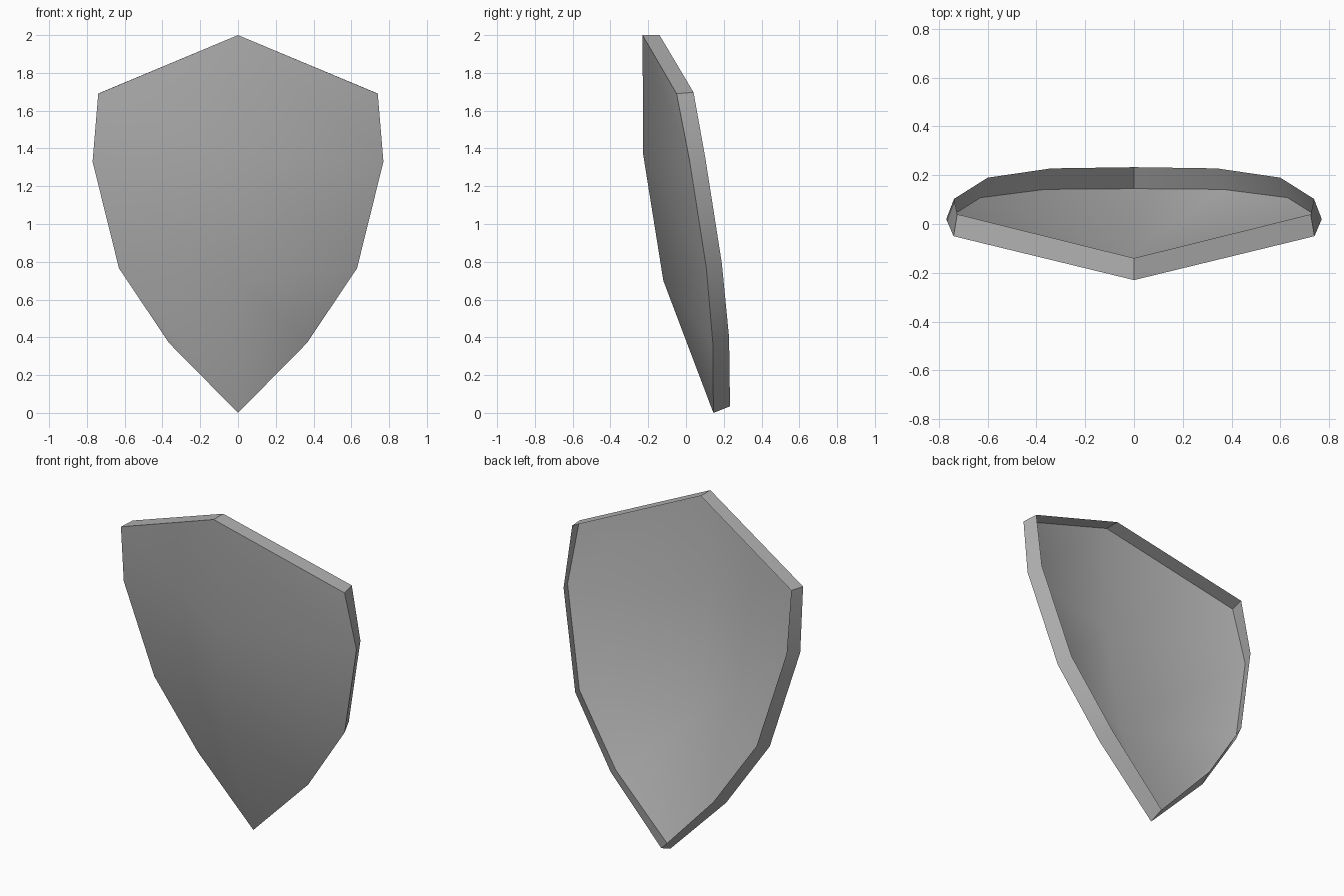
import bpy, bmesh

if "Cube" in bpy.data.objects:
    bpy.data.objects.remove(bpy.data.objects["Cube"])

steel = bpy.data.materials.new("plain grey")
steel.use_nodes = True
grey = (0.45, 0.45, 0.45, 1)
steel.diffuse_color = grey
steel.node_tree.nodes["Principled BSDF"].inputs["Base Color"].default_value = grey

# Left half of the outline, peak to tip: front edge and rear edge of the rim
FRONT = [(0, -0.23, 2), (0.74, -0.05, 1.69), (0.77, 0.02, 1.33),
         (0.63, 0.108, 0.765), (0.365, 0.142, 0.37), (0, 0.145, 0)]
REAR = [(0, -0.14, 2), (0.725, 0.04, 1.697), (0.738, 0.103, 1.345),
        (0.6, 0.19, 0.79), (0.34, 0.228, 0.4), (0, 0.233, 0.035)]
RIDGE = [(0, -0.227, 1.37), (0, -0.12, 0.7)]


def full_loop(bm, half):
    """Mirror a half outline into a closed ring of vertices."""
    mirrored = [(-x, y, z) for x, y, z in half[-2:0:-1]]
    return [bm.verts.new(p) for p in half + mirrored]


bm = bmesh.new()
front, rear = full_loop(bm, FRONT), full_loop(bm, REAR)
upper, lower = [bm.verts.new(p) for p in RIDGE]
count = len(front)

# Bowed front panel, three quads on each side of the ridge
for side in (1, -1):
    peak, corner, widest, flank, low, tip = [front[side * i % count] for i in range(6)]
    for quad in ((peak, upper, widest, corner), (upper, lower, flank, widest),
                 (lower, tip, low, flank)):
        bm.faces.new(quad if side == 1 else quad[::-1])

# Rim turned back from the panel, open behind
for i in range(count):
    j = (i + 1) % count
    bm.faces.new((front[i], front[j], rear[j], rear[i]))
    bm.edges.get((front[i], front[j])).smooth = False

# Crisp rim corners at the peak, shoulders and tip
for i in (0, 1, 5, count - 1):
    bm.edges.get((front[i], rear[i])).smooth = False
for face in bm.faces:
    face.smooth = True

mesh = bpy.data.meshes.new("shield_shell")
bm.to_mesh(mesh)
bm.free()
mesh.materials.append(steel)
shield = bpy.data.objects.new("shield_shell", mesh)
bpy.context.collection.objects.link(shield)
